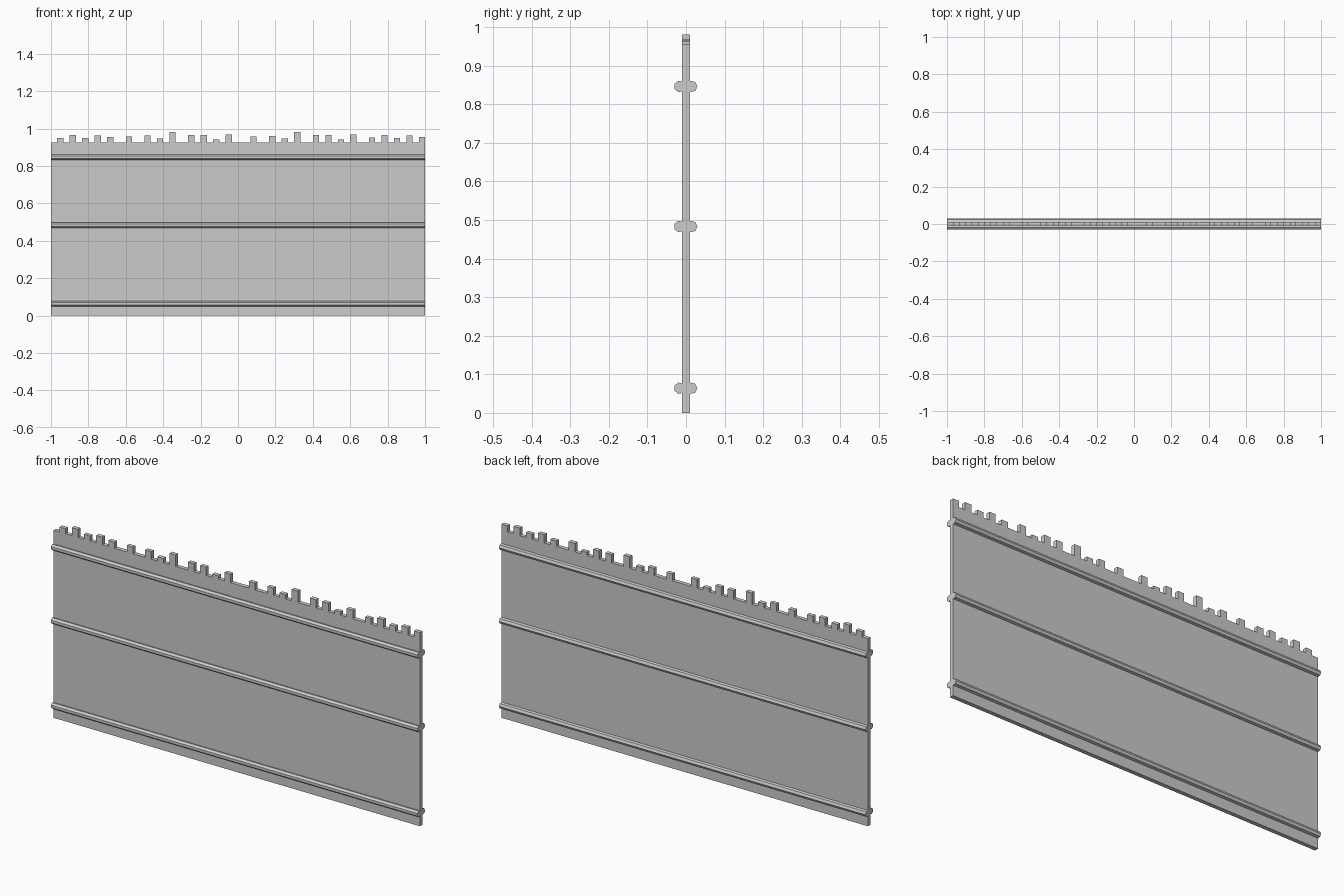
import bpy, bmesh
from math import sin, cos, pi

if "Cube" in bpy.data.objects:
    bpy.data.objects.remove(bpy.data.objects["Cube"])

SLOTS = 60
PITCH = 2 / SLOTS
WALL_TOP = 0.925
HALF = 0.01


def extrude_profile(name, points, offset):
    """Make a solid by extruding a planar outline."""
    bm = bmesh.new()
    face = bm.faces.new([bm.verts.new(p) for p in points])
    ext = bmesh.ops.extrude_face_region(bm, geom=[face])
    verts = [v for v in ext["geom"] if isinstance(v, bmesh.types.BMVert)]
    bmesh.ops.translate(bm, verts=verts, vec=offset)
    bmesh.ops.recalc_face_normals(bm, faces=bm.faces)
    mesh = bpy.data.meshes.new(name)
    bm.to_mesh(mesh)
    bm.free()
    obj = bpy.data.objects.new(name, mesh)
    bpy.context.collection.objects.link(obj)
    return obj


# Wall panel with uneven teeth: slot number -> tooth top height
teeth = {1: .95, 3: .965, 5: .95, 7: .962, 9: .955, 12: .957, 15: .962,
         17: .946, 19: .981, 22: .965, 24: .965, 26: .941, 28: .967,
         32: .958, 35: .96, 37: .946, 39: .981, 42: .965, 44: .965,
         46: .941, 48: .967, 51: .952, 53: .965, 55: .95, 57: .962, 59: .955}
outline = [(1, 0), (-1, 0), (-1, WALL_TOP)]
for slot, top in teeth.items():
    x0 = -1 + slot * PITCH
    x1 = x0 + PITCH
    outline += [(x0, WALL_TOP), (x0, top), (x1, top)]
    if slot < SLOTS - 1:
        outline.append((x1, WALL_TOP))
extrude_profile("wall_panel", [(x, -HALF, z) for x, z in outline],
                (0, 2 * HALF, 0))

# Seven-sided horizontal rails on both faces
R = 0.015
for level, z in (("lower", 0.064), ("middle", 0.483), ("upper", 0.846)):
    for side, y in (("front", -0.0165), ("back", 0.0145)):
        ring = [(-1, y + R * cos(2 * pi * i / 7), z + R * sin(2 * pi * i / 7))
                for i in range(7)]
        extrude_profile(f"{level}_rail_{side}", ring, (2, 0, 0))
